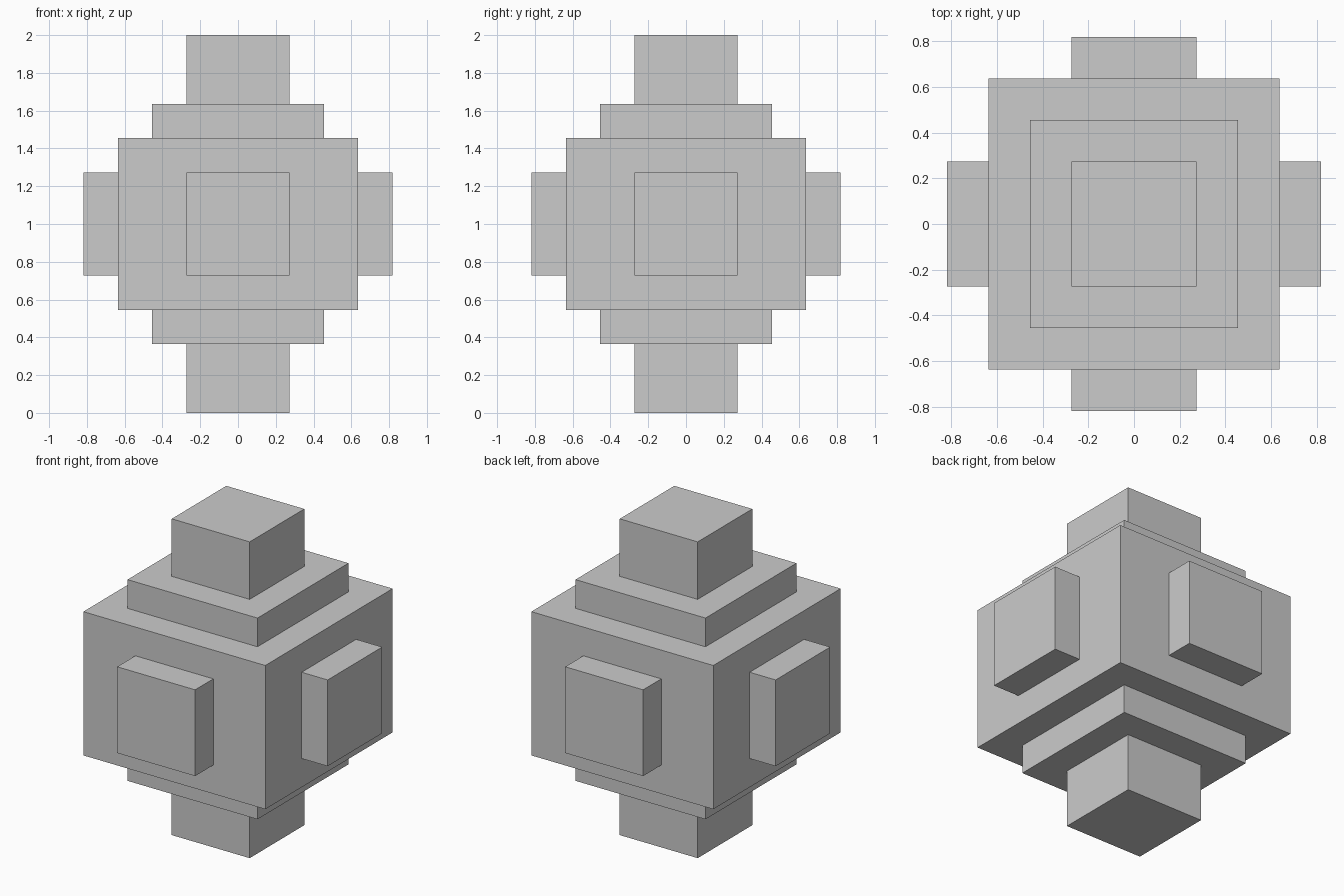
import bpy

if "Cube" in bpy.data.objects:
    bpy.data.objects.remove(bpy.data.objects["Cube"])

U = 1 / 11  # the model sits on a grid of 22 units in height


def box(name, centre, size):
    """Box placed in grid units, measured from the middle of the model."""
    x, y, z = (c * U for c in centre)
    bpy.ops.mesh.primitive_cube_add(size=1, location=(x, y, z + 1))
    obj = bpy.context.object
    obj.name = name
    obj.scale = [s * U for s in size]
    bpy.ops.object.transform_apply(location=False, rotation=False, scale=True)
    return obj


# Main block
box("core", (0, 0, 0), (14, 14, 10))

# Stepped plate and post, above and below
for side, s in (("top", 1), ("bottom", -1)):
    box(side + "_plate", (0, 0, 6 * s), (10, 10, 2))
    box(side + "_post", (0, 0, 9 * s), (6, 6, 4))

# Raised square pads on the four sides
for name, dx, dy in (("right", 1, 0), ("left", -1, 0),
                     ("back", 0, 1), ("front", 0, -1)):
    size = (2, 6, 6) if dx else (6, 2, 6)
    box(name + "_pad", (8 * dx, 8 * dy, 0), size)
